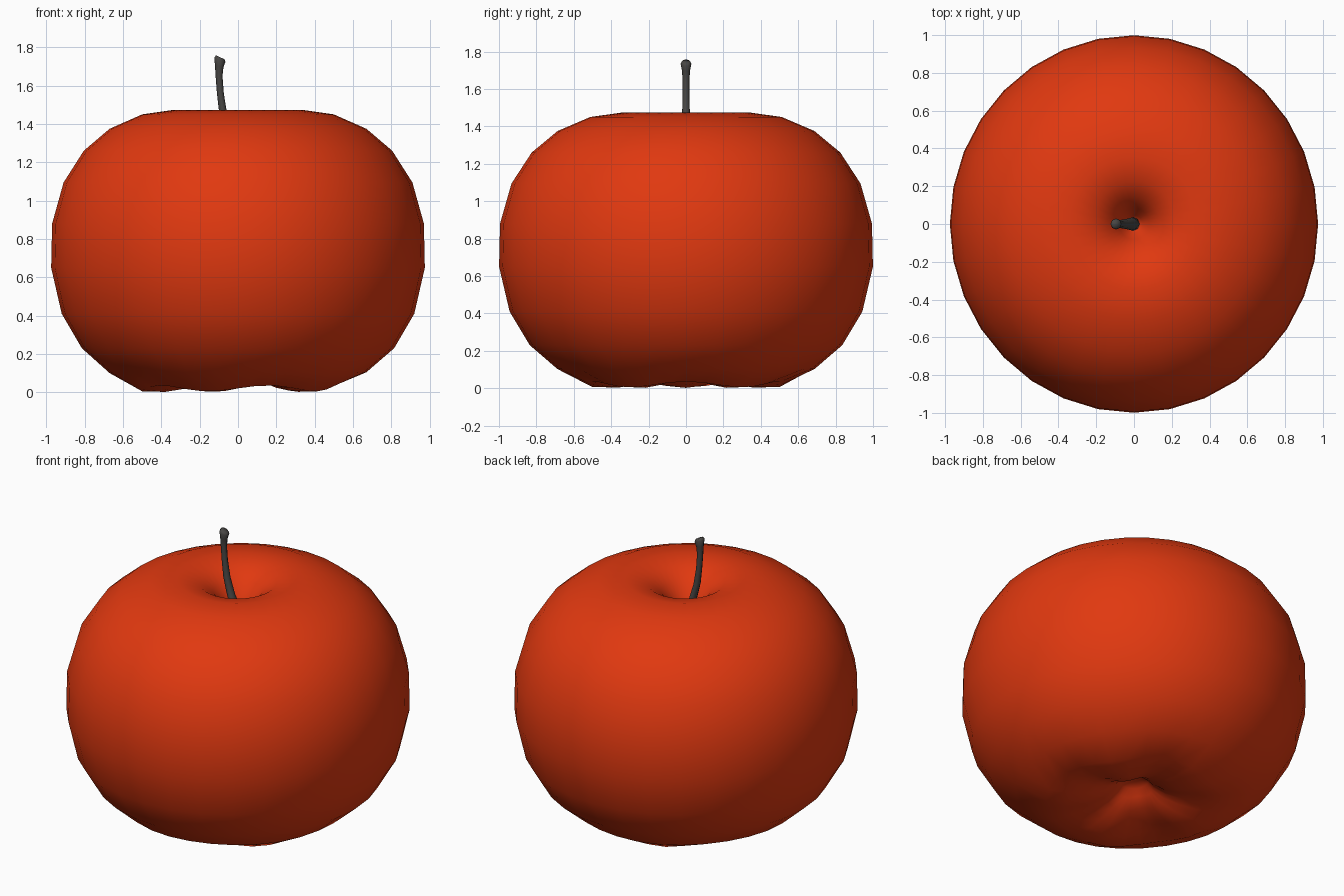
import bpy, bmesh, math
from mathutils import Vector

if "Cube" in bpy.data.objects:
    bpy.data.objects.remove(bpy.data.objects["Cube"])


def material(name, rgb):
    m = bpy.data.materials.new(name)
    m.diffuse_color = (*rgb, 1)
    m.use_nodes = True
    m.node_tree.nodes["Principled BSDF"].inputs["Base Color"].default_value = m.diffuse_color
    return m


def skin_rings(name, rings, mat):
    """Join equal-sized rings of points into a closed smooth tube."""
    bm = bmesh.new()
    loops = [[bm.verts.new(p) for p in ring] for ring in rings]
    n = len(loops[0])
    for a, b in zip(loops, loops[1:]):
        for i in range(n):
            j = (i + 1) % n
            bm.faces.new((a[i], a[j], b[j], b[i]))
    bm.faces.new(loops[0][::-1])
    bm.faces.new(loops[-1])
    bmesh.ops.recalc_face_normals(bm, faces=bm.faces[:])
    for f in bm.faces:
        f.smooth = True
    me = bpy.data.meshes.new(name)
    bm.to_mesh(me)
    bm.free()
    me.materials.append(mat)
    ob = bpy.data.objects.new(name, me)
    bpy.context.collection.objects.link(ob)
    return ob


red = material("apple red", (0.75, 0.04, 0.005))
grey = material("stem dark grey", (0.065, 0.062, 0.058))

# Apple body: (radius, height, lobe strength), bottom hollow to stem hollow
profile = [
    (0.03, 0.17, 0), (0.08, 0.155, 0), (0.11, 0.11, 0.2), (0.18, 0.055, 0.6),
    (0.28, 0.018, 0.9), (0.38, 0.002, 1), (0.50, 0.005, 0.7), (0.67, 0.10, 0.1),
    (0.815, 0.23, 0), (0.92, 0.41, 0), (0.975, 0.65, 0), (0.97, 0.88, 0),
    (0.91, 1.095, 0), (0.805, 1.26, 0), (0.67, 1.375, 0), (0.50, 1.45, 0),
    (0.34, 1.473, 0), (0.22, 1.445, 0), (0.14, 1.39, 0), (0.08, 1.31, 0),
    (0.045, 1.23, 0), (0.015, 1.20, 0),
]
SEG = 32
rings = []
for r, z, lobe in profile:
    ring = []
    for i in range(SEG):
        a = 2 * math.pi * i / SEG
        # five soft feet around the underside
        lift = 0.022 * lobe * (1 - math.cos(5 * (a - math.pi)))
        ring.append((r * math.cos(a), r * 1.025 * math.sin(a), z + lift))
    rings.append(ring)
skin_rings("apple_body", rings, red)

# Stem: bent tapering tube, flared at the slanted tip (x, z, radius, tilt)
path = [
    (0.0, 1.18, 0.038, -0.25), (-0.012, 1.27, 0.034, -0.35),
    (-0.05, 1.36, 0.025, -0.35), (-0.078, 1.46, 0.021, -0.2),
    (-0.092, 1.56, 0.018, -0.1), (-0.099, 1.65, 0.018, 0.0),
    (-0.098, 1.70, 0.022, -0.25), (-0.095, 1.735, 0.029, -0.4),
    (-0.093, 1.748, 0.022, -0.45),
]
stem = []
for x, z, r, tilt in path:
    ring = []
    for i in range(8):
        a = 2 * math.pi * i / 8
        dx = r * math.cos(a)
        ring.append(Vector((x + dx, r * math.sin(a), z + dx * tilt)))
    stem.append(ring)
skin_rings("stem", stem, grey)
